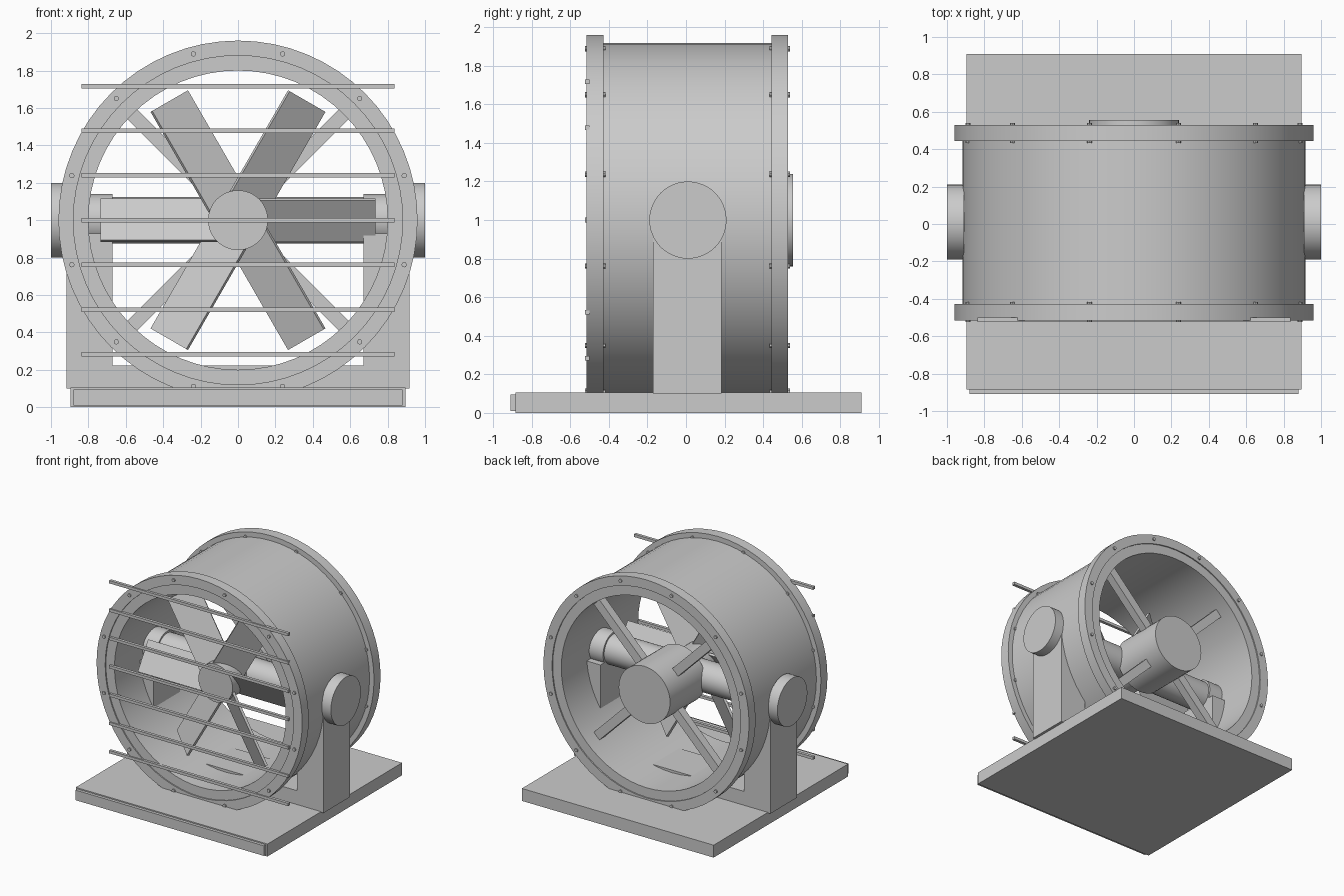
import bpy, math
from mathutils import Matrix, Vector

if "Cube" in bpy.data.objects:
    bpy.data.objects.remove(bpy.data.objects["Cube"], do_unlink=True)

grey = bpy.data.materials.new("light_grey_metal")
grey.use_nodes = True
COLOUR = (0.6, 0.6, 0.6, 1)
grey.diffuse_color = COLOUR
grey.node_tree.nodes["Principled BSDF"].inputs["Base Color"].default_value = COLOUR

CY, CZ = 0.01, 1.0          # drum axis
AXIS = Vector((0, 0, CZ))


def finish(obj, name):
    obj.name = name
    obj.data.materials.append(grey)
    return obj


def box(name, lo, hi):
    """Box between two opposite corners."""
    bpy.ops.mesh.primitive_cube_add(size=1)
    obj = bpy.context.object
    lo, hi = Vector(lo), Vector(hi)
    obj.data.transform(Matrix.Translation((lo + hi) / 2) @ Matrix.Diagonal((*(hi - lo), 1)))
    return finish(obj, name)


def cylinder(name, r, start, end, sides=48):
    """Cylinder between two points."""
    start, end = Vector(start), Vector(end)
    d = end - start
    bpy.ops.mesh.primitive_cylinder_add(radius=r, depth=d.length, vertices=sides)
    obj = bpy.context.object
    turn = Vector((0, 0, 1)).rotation_difference(d).to_matrix().to_4x4()
    obj.data.transform(Matrix.Translation((start + end) / 2) @ turn)
    bpy.ops.object.shade_smooth_by_angle(angle=math.radians(35))
    return finish(obj, name)


def ring(name, r_in, r_out, y0, y1, sides=64):
    """Square-section ring around the drum axis."""
    profile = [(r_in, y0), (r_out, y0), (r_out, y1), (r_in, y1)]
    verts, faces = [], []
    for i in range(sides):
        a = math.tau * i / sides
        verts += [(r * math.cos(a), y, CZ + r * math.sin(a)) for r, y in profile]
        for k in range(4):
            n, j, m = 4 * i, 4 * ((i + 1) % sides), (k + 1) % 4
            faces.append((n + k, j + k, j + m, n + m))
    mesh = bpy.data.meshes.new(name)
    mesh.from_pydata(verts, [], faces)
    obj = bpy.data.objects.new(name, mesh)
    bpy.context.collection.objects.link(obj)
    bpy.ops.object.select_all(action="DESELECT")
    obj.select_set(True)
    bpy.context.view_layer.objects.active = obj
    bpy.ops.object.mode_set(mode="EDIT")
    bpy.ops.mesh.select_all(action="SELECT")
    bpy.ops.mesh.normals_make_consistent(inside=False)
    bpy.ops.object.mode_set(mode="OBJECT")
    bpy.ops.object.shade_smooth_by_angle(angle=math.radians(35))
    return finish(obj, name)


def around(angle):
    """Turn about the drum axis, from +x towards +z."""
    return Matrix.Translation(AXIS) @ Matrix.Rotation(-angle, 4, "Y")


# Base with front trim plate
box("base_plate", (-0.895, -0.885, 0), (0.895, 0.91, 0.105))
box("base_front_trim", (-0.88, -0.91, 0.01), (0.88, -0.885, 0.095))

# Cradle: cross member, side posts, pivot discs and axle
box("cradle_cross_member", (-0.67, -0.17, 0.1), (0.67, 0.185, 0.222))
for side, s in (("left", 1), ("right", -1)):
    x0, x1 = sorted((0.67 * s, 0.918 * s))
    box(side + "_post", (x0, -0.17, 0.1), (x1, 0.185, 0.93))
    cylinder(side + "_pivot_disc", 0.2, (0.91 * s, CY, CZ), (s, CY, CZ))
    cylinder(side + "_axle_collar", 0.14, (0.67 * s, CY, CZ), (0.92 * s, CY, CZ))
cylinder("axle", 0.125, (-0.7, CY, CZ), (0.7, CY, CZ))

# Drum and its flanges
ring("drum", 0.8, 0.918, -0.505, 0.52)
flanges = {"front": (-0.515, -0.428), "back": (0.443, 0.53)}
for side, (y0, y1) in flanges.items():
    ring(side + "_flange", 0.88, 0.96, y0, y1)
    for i in range(12):
        a = math.radians(15 + 30 * i)
        x, z = 0.92 * math.cos(a), CZ + 0.92 * math.sin(a)
        cylinder(f"{side}_bolt_{i + 1}", 0.014, (x, y0 - 0.01, z), (x, y1 + 0.01, z), 10)

# Motor on four diagonal struts
cylinder("motor", 0.24, (0, 0.08, CZ), (0, 0.555, CZ))
for i in range(4):
    strut = box(f"motor_strut_{i + 1}", (0.15, 0.315, -0.037), (0.83, 0.385, 0.037))
    strut.data.transform(around(math.radians(45 + 90 * i)))

# Fan hub and six pitched blades
cylinder("fan_hub", 0.16, (0, -0.3, CZ), (0, 0.1, CZ))
pitch = Matrix.Translation((0, -0.21, 0)) @ Matrix.Rotation(math.radians(32), 4, "X")
for i in range(6):
    blade = box(f"fan_blade_{i + 1}", (0.08, -0.01, -0.13), (0.735, 0.01, 0.13))
    blade.data.transform(around(math.radians(60 * i)) @ pitch)

# Front guard bars
for i in range(7):
    z = CZ + 0.239 * (i - 3)
    box(f"guard_bar_{i + 1}", (-0.836, -0.525, z - 0.012), (0.836, -0.5, z + 0.012))
